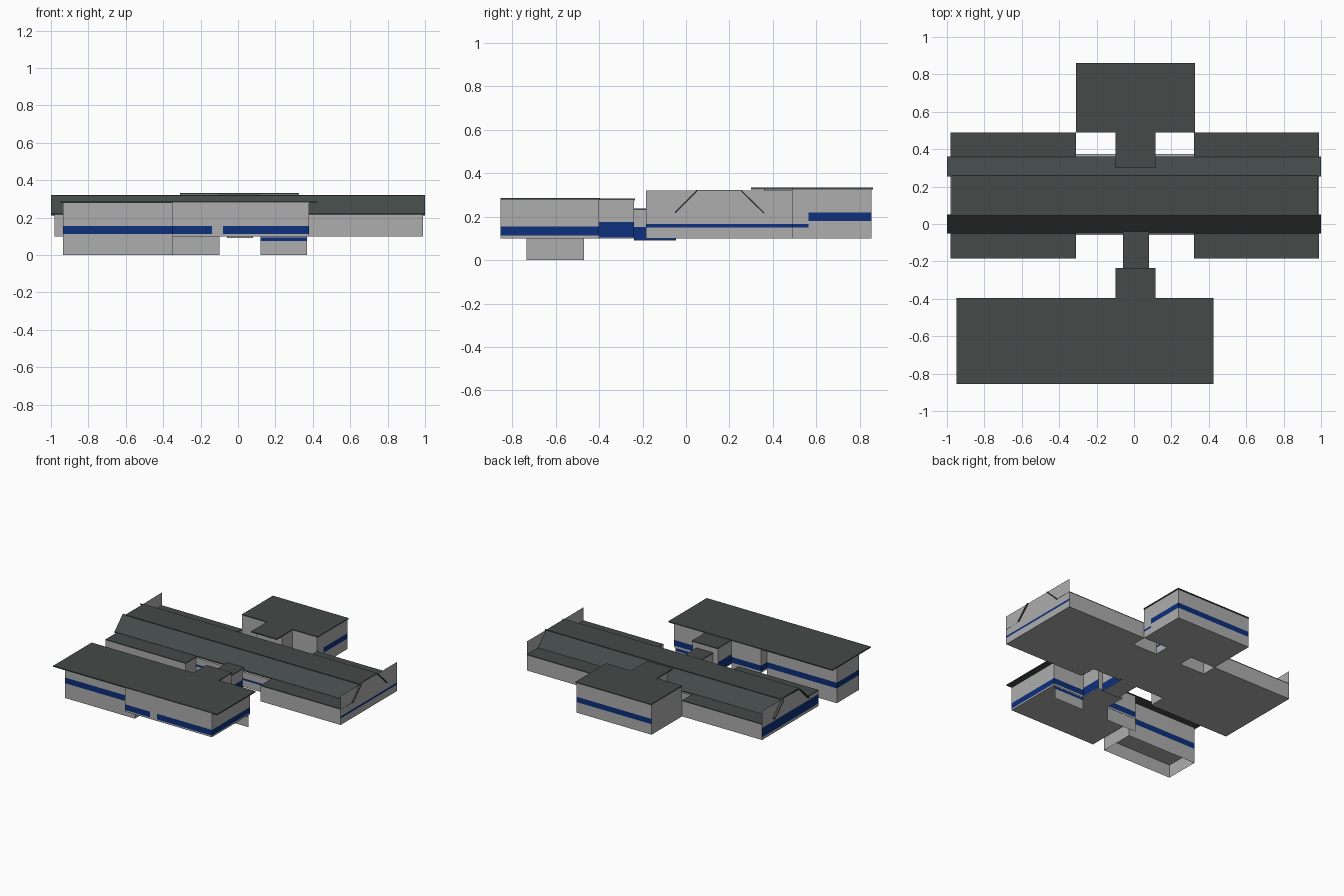
import bpy, bmesh

if "Cube" in bpy.data.objects:
    bpy.data.objects.remove(bpy.data.objects["Cube"])


def make_mat(name, rgb):
    m = bpy.data.materials.new(name)
    m.diffuse_color = (*rgb, 1)
    m.use_nodes = True
    m.node_tree.nodes["Principled BSDF"].inputs["Base Color"].default_value = m.diffuse_color
    return m


WALL = make_mat("wall grey", (0.42, 0.42, 0.42))
BLUE = make_mat("window blue", (0.004, 0.029, 0.2))
ROOF = make_mat("roof slate", (0.058, 0.07, 0.067))


def finish(name, bm, mats):
    me = bpy.data.meshes.new(name)
    bm.to_mesh(me)
    bm.free()
    for m in mats:
        me.materials.append(m)
    ob = bpy.data.objects.new(name, me)
    bpy.context.collection.objects.link(ob)
    return ob


def walls(name, outline, z0, z1, stripes, floor=True, closed=True):
    """Wall sheets round an anticlockwise outline; stripes: edge index -> (low, high)."""
    bm = bmesh.new()
    n = len(outline)
    for i in range(n if closed else n - 1):
        (ax, ay), (bx, by) = outline[i], outline[(i + 1) % n]
        s = stripes.get(i)
        levels = [z0, s[0], s[1], z1] if s else [z0, z1]
        for k in range(len(levels) - 1):
            lo, hi = levels[k], levels[k + 1]
            f = bm.faces.new([bm.verts.new(p) for p in
                              ((ax, ay, lo), (bx, by, lo), (bx, by, hi), (ax, ay, hi))])
            f.material_index = 1 if s and k == 1 else 0
    if floor:
        bm.faces.new([bm.verts.new((x, y, z0)) for x, y in reversed(outline)])
    bmesh.ops.remove_doubles(bm, verts=bm.verts, dist=1e-5)
    return finish(name, bm, [WALL, BLUE])


def rect(x0, x1, y0, y1):
    return [(x0, y0), (x1, y0), (x1, y1), (x0, y1)]


def slab(name, x0, x1, profile, t=0.008, mat=ROOF):
    """Roof sheet: a (y, z) line given thickness t and drawn out along x."""
    loop = profile + [(y, z - t) for y, z in reversed(profile)]
    bm = bmesh.new()
    f = bm.faces.new([bm.verts.new((x0, y, z)) for y, z in loop])
    r = bmesh.ops.extrude_face_region(bm, geom=[f])
    bmesh.ops.translate(bm, vec=(x1 - x0, 0, 0),
                        verts=[v for v in r["geom"] if isinstance(v, bmesh.types.BMVert)])
    bmesh.ops.recalc_face_normals(bm, faces=bm.faces)
    return finish(name, bm, [mat])


def sheet(name, x, pts):
    bm = bmesh.new()
    bm.faces.new([bm.verts.new((x, y, z)) for y, z in pts])
    return finish(name, bm, [WALL])


# Main hall walls and floor
hall = [(-0.98, -0.185), (-0.31, -0.185), (-0.31, -0.06), (0.32, -0.06),
        (0.32, -0.185), (0.99, -0.185), (0.99, 0.49), (0.32, 0.49),
        (0.32, 0.375), (-0.31, 0.375), (-0.31, 0.49), (-0.98, 0.49)]
walls("main_hall_walls", hall, 0.10, 0.215,
      {2: (0.15, 0.165), 5: (0.15, 0.165), 11: (0.12, 0.19)})

# Tall end walls above the low roofs
sheet("right_end_wall", 0.99, [(-0.185, 0.215), (0.49, 0.215), (0.49, 0.32), (-0.185, 0.32)])
sheet("left_end_wall", -0.98, [(0.49, 0.215), (-0.05, 0.215), (0.05, 0.315), (0.49, 0.32)])

# Main hall roofs: two slopes, a flat top and low wing roofs
slab("front_roof_slope", -1.0, 1.0, [(-0.05, 0.223), (0.05, 0.322)])
slab("back_roof_slope", -1.0, 1.0, [(0.255, 0.322), (0.36, 0.22)])
slab("hall_flat_roof", -0.975, 0.985, [(0.045, 0.322), (0.26, 0.322)])
for side, x0, x1 in (("left", -0.98, -0.31), ("right", 0.32, 0.99)):
    slab(side + "_front_wing_roof", x0, x1, [(-0.185, 0.222), (-0.045, 0.222)])
    slab(side + "_back_wing_roof", x0, x1, [(0.35, 0.222), (0.49, 0.222)])

# Back block with its link to the hall
back = [(-0.31, 0.49), (-0.10, 0.49), (-0.10, 0.36), (0.115, 0.36), (0.115, 0.49),
        (0.32, 0.49), (0.32, 0.565), (0.32, 0.855), (-0.31, 0.855)]
walls("back_block_walls", back, 0.10, 0.325,
      {1: (0.15, 0.165), 3: (0.15, 0.165), 5: (0.15, 0.165),
       6: (0.18, 0.22), 7: (0.18, 0.22)})
slab("back_block_roof", -0.31, 0.325, [(0.49, 0.333), (0.86, 0.333)])
slab("back_link_roof", -0.10, 0.115, [(0.30, 0.333), (0.49, 0.333)])

# Front block, stepped in plan
band = (0.112, 0.155)
front = [(-0.935, -0.735), (-0.35, -0.735), (-0.35, -0.855), (-0.14, -0.855),
         (-0.08, -0.855), (0.38, -0.855), (0.38, -0.40), (-0.35, -0.40),
         (-0.35, -0.47), (-0.935, -0.47)]
walls("front_block_walls", front, 0.10, 0.28,
      {i: band for i in range(10) if i != 3})
slab("front_block_roof", -0.95, 0.425, [(-0.855, 0.286), (-0.395, 0.286)])

# Lower storey: open-bottomed box and two back retaining walls
walls("lower_box_walls", rect(-0.935, -0.35, -0.735, -0.47), 0.0, 0.10, {}, floor=False)
walls("lower_left_wall", [(-0.10, -0.402), (-0.35, -0.402)], 0.0, 0.10, {},
      floor=False, closed=False)
walls("lower_right_wall", [(0.37, -0.402), (0.12, -0.402)], 0.0, 0.10,
      {0: (0.075, 0.095)}, floor=False, closed=False)

# Stepped front link between the front block and the hall
walls("front_link_wide", rect(-0.10, 0.115, -0.40, -0.24), 0.10, 0.276,
      {1: (0.105, 0.175), 3: (0.105, 0.175)})
slab("front_link_wide_roof", -0.10, 0.115, [(-0.40, 0.283), (-0.235, 0.283)])
walls("front_link_narrow", rect(-0.06, 0.08, -0.24, -0.045), 0.09, 0.23,
      {1: (0.092, 0.152), 3: (0.092, 0.152)})
slab("front_link_narrow_roof", -0.06, 0.08, [(-0.24, 0.237), (-0.04, 0.237)])
